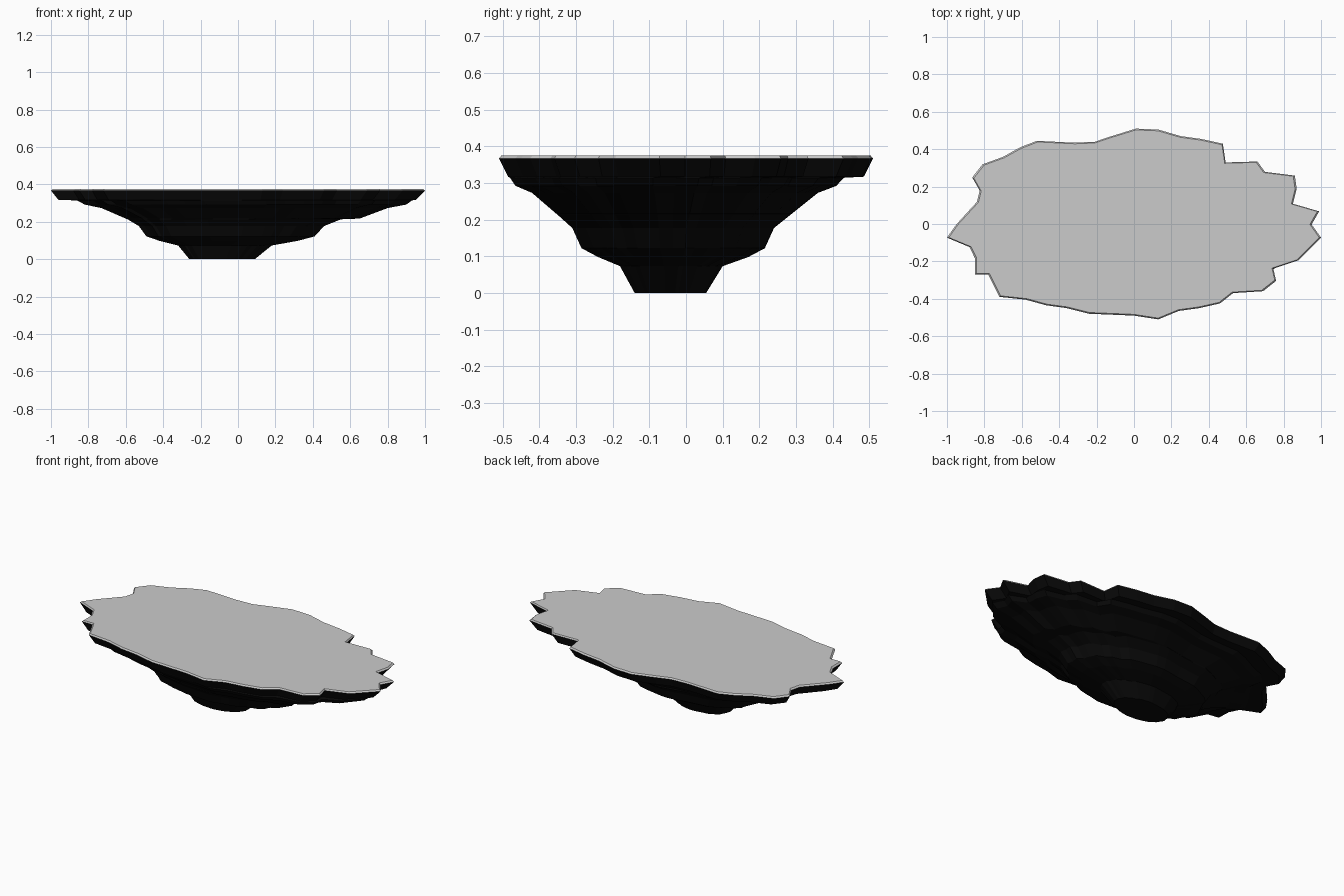
import bpy, bmesh
from mathutils import Vector

if "Cube" in bpy.data.objects:
    bpy.data.objects.remove(bpy.data.objects["Cube"])

# Ragged shoreline, counter-clockwise from the right
SHORE = [(.99,.07),(.85,.11),(.87,.19),(.86,.26),(.70,.28),(.66,.335),(.49,.33),(.475,.43),
         (.36,.455),(.25,.47),(.13,.505),(.01,.51),(-.12,.47),(-.21,.44),(-.32,.435),(-.52,.445),
         (-.61,.41),(-.70,.36),(-.81,.32),(-.865,.25),(-.825,.18),(-.84,.12),(-.95,0),(-1,-.07),
         (-.88,-.12),(-.85,-.18),(-.85,-.265),(-.78,-.265),(-.72,-.385),(-.58,-.40),(-.47,-.43),
         (-.36,-.445),(-.24,-.475),(0,-.485),(.13,-.505),(.24,-.46),(.35,-.445),(.46,-.42),
         (.53,-.365),(.69,-.355),(.76,-.30),(.745,-.235),(.88,-.19),(1,-.07),(.95,0)]

# Rock layers: z, x min, x max, y min, y max, how far the shoreline is smoothed to an oval
LAYERS = [(.367,-1,1,-.51,.51,0), (.317,-.96,.95,-.485,.485,.05), (.314,-.86,.93,-.48,.43,.3),
          (.292,-.82,.90,-.465,.41,.35), (.273,-.73,.80,-.42,.36,.4), (.217,-.60,.65,-.355,.29,.5),
          (.213,-.59,.55,-.35,.285,.55), (.177,-.53,.46,-.31,.24,.6), (.122,-.49,.41,-.285,.215,.6),
          (.098,-.42,.32,-.24,.17,.65), (.073,-.32,.18,-.18,.10,.7), (0,-.26,.09,-.14,.055,.7)]


def ring(z, x0, x1, y0, y1, smooth):
    """Shoreline softened toward an oval, then fitted to the given bounds."""
    pts = []
    for x, y in SHORE:
        p = Vector((x, y / .51))
        pts.append(p.lerp(p.normalized(), smooth))
    lo = [min(p[i] for p in pts) for i in (0, 1)]
    hi = [max(p[i] for p in pts) for i in (0, 1)]
    return [(x0 + (p.x - lo[0]) / (hi[0] - lo[0]) * (x1 - x0),
             y0 + (p.y - lo[1]) / (hi[1] - lo[1]) * (y1 - y0), z) for p in pts]


def loft(name, rings, cap_top, cap_bottom):
    bm = bmesh.new()
    loops = [[bm.verts.new(p) for p in r] for r in rings]
    n = len(SHORE)
    for a, b in zip(loops, loops[1:]):
        for i in range(n):
            j = (i + 1) % n
            bm.faces.new((a[i], b[i], b[j], a[j]))
    if cap_top:
        bm.faces.new(loops[0])
    if cap_bottom:
        bm.faces.new(loops[-1][::-1])
    mesh = bpy.data.meshes.new(name)
    bm.to_mesh(mesh)
    bm.free()
    ob = bpy.data.objects.new(name, mesh)
    bpy.context.collection.objects.link(ob)
    return ob


# Flat ground slab with a thin pale rim
loft("island_ground", [ring(.375, -.99, .99, -.503, .503, 0), ring(*LAYERS[0])], True, False)

# Dark stepped rock underneath
rock = loft("island_rock", [ring(*layer) for layer in LAYERS], False, True)
dark = bpy.data.materials.new("dark_rock")
dark.diffuse_color = (.003, .003, .003, 1)
dark.use_nodes = True
dark.node_tree.nodes["Principled BSDF"].inputs["Base Color"].default_value = dark.diffuse_color
rock.data.materials.append(dark)
